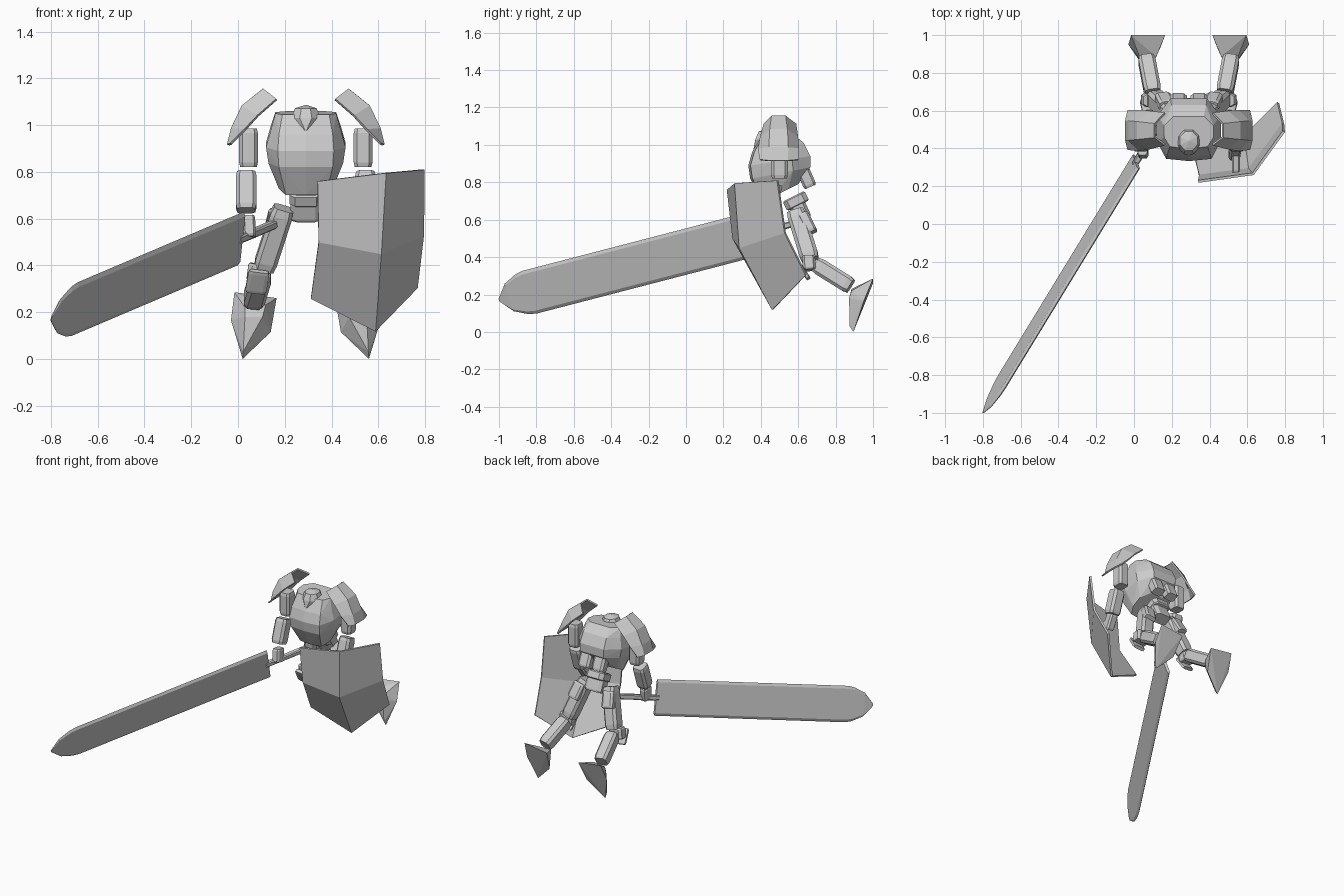
import bpy, bmesh, math
from mathutils import Vector as V

CX = 0.29  # symmetry plane of the robot body
grey = bpy.data.materials.new("plain grey")
grey.diffuse_color = (0.6, 0.6, 0.6, 1)


def finish(name, bm):
    bmesh.ops.recalc_face_normals(bm, faces=bm.faces)
    me = bpy.data.meshes.new(name)
    bm.to_mesh(me)
    bm.free()
    me.materials.append(grey)
    ob = bpy.data.objects.new(name, me)
    bpy.context.collection.objects.link(ob)
    return ob


def hull(name, pts):
    """Convex faceted solid around the points."""
    bm = bmesh.new()
    vs = [bm.verts.new(p) for p in pts]
    bmesh.ops.convex_hull(bm, input=vs)
    bmesh.ops.delete(bm, geom=[v for v in bm.verts if not v.link_faces], context='VERTS')
    bmesh.ops.dissolve_limit(bm, angle_limit=0.04, verts=bm.verts, edges=bm.edges)
    return finish(name, bm)


def sheet(name, rows, thick):
    """Thin plate through a grid of points."""
    bm = bmesh.new()
    g = [[bm.verts.new(p) for p in r] for r in rows]
    for a, b in zip(g, g[1:]):
        for i in range(len(a) - 1):
            bm.faces.new((a[i], a[i + 1], b[i + 1], b[i]))
    ob = finish(name, bm)
    m = ob.modifiers.new("thickness", 'SOLIDIFY')
    m.thickness = thick
    m.offset = 0
    return ob


def bar(p0, p1, w, d, cut=0.35, taper=0.88):
    """Chamfered box section between two points: w across x, d the other way."""
    p0, p1 = V(p0), V(p1)
    ax = (p1 - p0).normalized()
    u = (V((1, 0, 0)) - ax * ax.x).normalized()
    v = ax.cross(u)
    c = 1 - cut
    ring = [(1, c), (c, 1), (-c, 1), (-1, c), (-1, -c), (-c, -1), (c, -1), (1, -c)]
    return [p0.lerp(p1, t) + u * (a * w / 2 * k) + v * (b * d / 2 * k)
            for t, k in ((0, taper), (0.12, 1), (0.88, 1), (1, taper)) for a, b in ring]


def flip(pts):
    return [V((2 * CX - p[0], p[1], p[2])) for p in pts]


def pair(name, pts):
    hull("right_" + name, pts)
    hull("left_" + name, flip(pts))


# torso: rings leaning forward (half width, front width, front y/z, back y/z)
pts = []
for hw, fw, y0, z0, y1, z1 in [(0.115, 0.085, 0.42, 0.70, 0.60, 0.79),
                               (0.16, 0.115, 0.355, 0.82, 0.665, 0.88),
                               (0.17, 0.12, 0.345, 0.89, 0.665, 0.94),
                               (0.15, 0.115, 0.365, 0.96, 0.63, 1.01),
                               (0.13, 0.10, 0.41, 1.045, 0.57, 1.06)]:
    for s in (-1, 1):
        pts += [(CX + s * fw, y0, z0), (CX + s * fw * 0.8, y1, z1)]
        for t in (0.3, 0.7):
            pts.append((CX + s * hw, y0 + (y1 - y0) * t, z0 + (z1 - z0) * t))
    pts.append((CX, y0 - 0.012, z0))
hull("torso", pts)

# head dome with pointed chin
pts = [(CX, 0.36, 0.97), (CX, 0.44, 1.087)]
for r, z in ((0.06, 0.985), (0.068, 1.03), (0.05, 1.072)):
    for i in range(8):
        a = math.pi * (i + 0.5) / 4
        pts.append((CX + r * math.cos(a), 0.44 + r * 1.1 * math.sin(a), z))
hull("head", pts)

# waist disc and pelvis
hull("waist", bar((CX, 0.575, 0.725), (CX, 0.60, 0.675), 0.14, 0.13))
hull("pelvis", bar((CX, 0.59, 0.69), (CX, 0.63, 0.60), 0.13, 0.09))
# back thrusters
pair("thruster", bar((0.235, 0.615, 0.89), (0.235, 0.665, 0.775), 0.09, 0.07))

# arms
pair("upper_arm", bar((0.045, 0.50, 0.985), (0.045, 0.50, 0.82), 0.08, 0.09))
pair("shoulder_joint", bar((0.03, 0.50, 0.95), (0.15, 0.50, 0.95), 0.05, 0.05))
pair("forearm", bar((0.035, 0.475, 0.795), (0.035, 0.42, 0.635), 0.088, 0.09))
hull("right_hand", bar((0.045, 0.40, 0.61), (0.05, 0.385, 0.52), 0.055, 0.08))
hull("left_hand", bar((0.54, 0.42, 0.64), (0.53, 0.36, 0.55), 0.06, 0.07))

# shoulder shells: outer arc and rim arc
outer = [(0.11, 1.152), (0.02, 1.08), (-0.025, 0.985), (-0.042, 0.915)]
rim = [(0.165, 1.11), (0.085, 1.04), (0.03, 0.98), (-0.03, 0.92)]
spread = [(0.42, 0.46, 0.53, 0.585), (0.40, 0.45, 0.54, 0.595),
          (0.39, 0.445, 0.545, 0.60), (0.395, 0.445, 0.545, 0.60)]
rows = [[(i[0], y[0], i[1]), (o[0], y[1], o[1]), (o[0], y[2], o[1]), (i[0], y[3], i[1])]
        for o, i, y in zip(outer, rim, spread)]
sheet("right_shoulder_plate", rows, 0.012)
sheet("left_shoulder_plate", [flip(r) for r in rows], 0.012)

# legs trailing back
pair("thigh", bar((0.195, 0.585, 0.645), (0.11, 0.665, 0.385), 0.095, 0.10))
pair("hip_plate", bar((0.175, 0.625, 0.63), (0.15, 0.675, 0.53), 0.085, 0.06))
pair("knee", bar((0.095, 0.655, 0.405), (0.085, 0.66, 0.33), 0.10, 0.07))
pair("knee_pad", bar((0.09, 0.595, 0.375), (0.075, 0.655, 0.285), 0.09, 0.025))
pair("shin", bar((0.10, 0.695, 0.36), (0.065, 0.88, 0.245), 0.09, 0.09))

# pointed feet: flat sole with a raised ridge
pair("foot", [(-0.015, 1.0, 0.285), (0.165, 1.0, 0.26), (-0.03, 0.95, 0.165),
              (0.14, 0.935, 0.115), (0.02, 0.895, 0.0), (0.03, 0.885, 0.22),
              (0.03, 0.872, 0.18), (0.105, 0.872, 0.18), (0.118, 0.885, 0.23),
              (0.022, 0.875, 0.03)])

# shield: folded plate, three points per row
sheet("shield", [[(0.34, 0.225, 0.76), (0.63, 0.265, 0.795), (0.793, 0.49, 0.81)],
                 [(0.345, 0.255, 0.50), (0.61, 0.29, 0.45), (0.79, 0.53, 0.53)],
                 [(0.312, 0.395, 0.26), (0.585, 0.465, 0.12), (0.763, 0.642, 0.305)]], 0.014)
hull("shield_grip", bar((0.54, 0.40, 0.60), (0.54, 0.275, 0.58), 0.04, 0.04))

# sword: wide blade with bevelled edges
base = V((0.012, 0.33, 0.515))
d = (V((-0.8, -1.0, 0.17)) - base).normalized()
w = V((0.025, -0.075, 0.23))
w = (w - d * w.dot(d)).normalized()
n = d.cross(w)
pts = []
for t, h, k in ((0, 0.121, 0.01), (1.40, 0.121, 0.01), (1.45, 0.112, 0.009),
                (1.53, 0.078, 0.006), (1.595, 0.008, 0.002)):
    c = base + d * t
    for s in (-1, 1):
        pts += [c + w * s * h, c + w * s * h * 0.85 + n * k, c + w * s * h * 0.85 - n * k]
hull("sword_blade", pts)
hull("sword_handle", bar(base + d * 0.02, base - d * 0.29, 0.035, 0.035))
